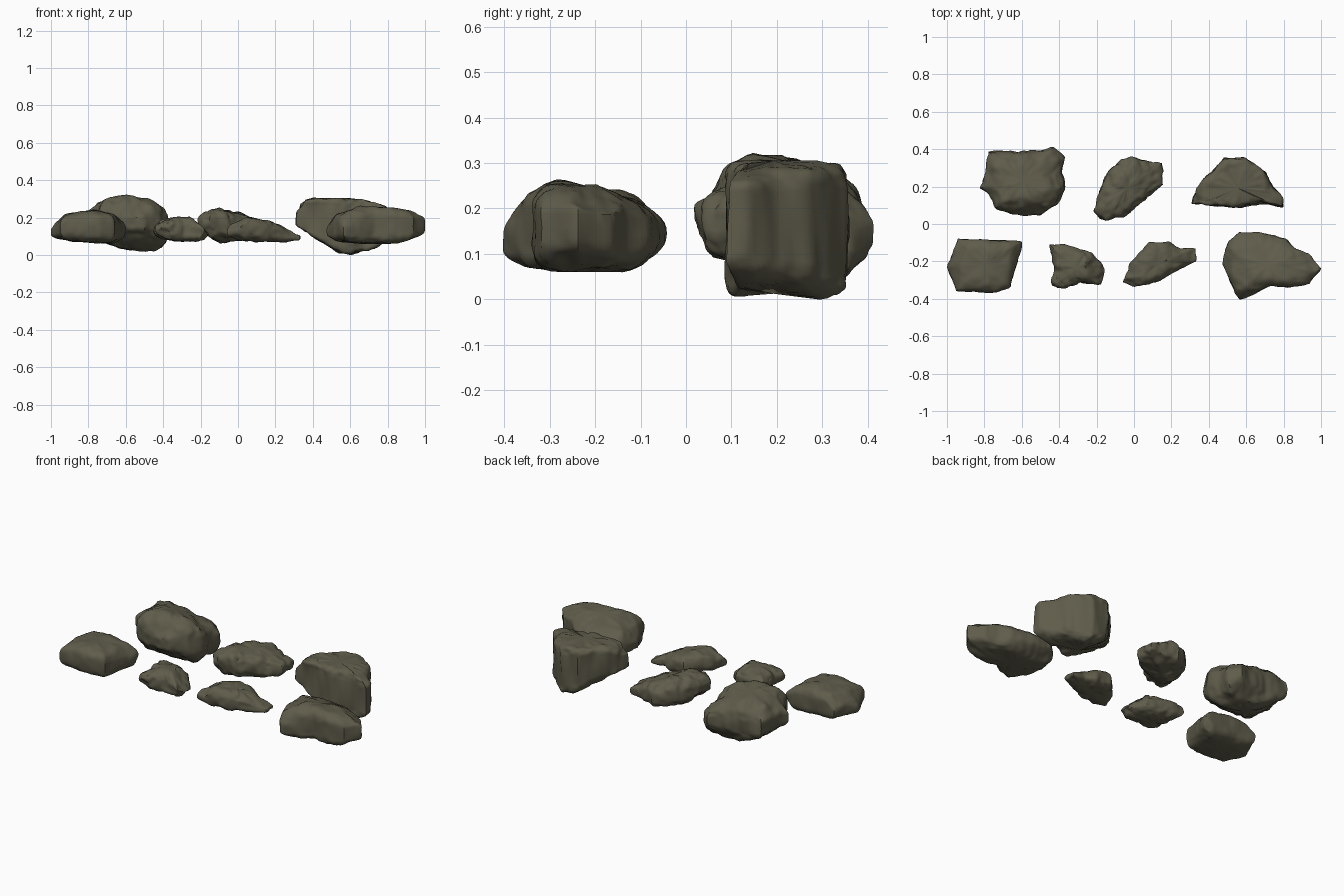
import bpy
import bmesh
import math
import random
from mathutils import Vector, noise

cube = bpy.data.objects.get("Cube")
if cube:
    bpy.data.objects.remove(cube, do_unlink=True)

# One weathered olive-grey stone colour
stone = bpy.data.materials.new("olive_grey_stone")
stone.use_nodes = True
colour = (.115, .108, .07, 1)
stone.diffuse_color = colour
stone.node_tree.nodes["Principled BSDF"].inputs["Base Color"].default_value = colour

SIDES, LEVELS = 96, 30


def resample(outline, count):
    """Points spaced evenly along a closed outline."""
    pts = [Vector(p) for p in outline]
    lengths = [(pts[(i + 1) % len(pts)] - p).length for i, p in enumerate(pts)]
    total, result = sum(lengths), []
    for k in range(count):
        d, i = total * k / count, 0
        while i < len(pts) - 1 and d > lengths[i]:
            d -= lengths[i]
            i += 1
        result.append(pts[i].lerp(pts[(i + 1) % len(pts)], d / lengths[i]))
    return result


def heights(section, at):
    """Bottom and top height of a section at one position."""
    if at <= section[0][0]:
        return section[0][1:]
    for a, b in zip(section, section[1:]):
        if at <= b[0]:
            t = (at - a[0]) / (b[0] - a[0])
            return [p + (q - p) * t for p, q in zip(a[1:], b[1:])]
    return section[-1][1:]


def rock(name, outline, front, side=((0, 0, 1),), slope=(1, 0, 0),
         block=3, chips=5, rough=.012, seed=1):
    """Loft the outline inside its sections and under a sloping top, chip facets, roughen."""
    rng = random.Random(seed)
    ring = resample(outline, SIDES)
    centre = sum(ring, Vector((0, 0))) / SIDES
    bm = bmesh.new()

    def place(flat, f):
        low, high = heights(front, flat.x)
        low_side, high_side = heights(side, flat.y)
        cap = slope[0] + slope[1] * flat.x + slope[2] * flat.y
        low, high = max(low, low_side), min(high, high_side, cap)
        return bm.verts.new((flat.x, flat.y, low + (high - low) * f))

    rows = []
    for j in range(1, LEVELS):
        angle = math.pi * j / LEVELS
        c, s = math.cos(angle), math.sin(angle)
        power = 2 / block
        f = .5 - .5 * math.copysign(abs(c) ** power, c)
        rows.append([place(centre.lerp(p, s ** power), f) for p in ring])
    for a, b in zip(rows, rows[1:]):
        for i in range(SIDES):
            k = (i + 1) % SIDES
            bm.faces.new((a[i], a[k], b[k], b[i]))
    for row, f in ((rows[0], 0), (rows[-1], 1)):
        tip = place(centre, f)
        for i in range(SIDES):
            bm.faces.new((row[i], row[(i + 1) % SIDES], tip))

    # Flat chipped facets
    middle = sum((v.co for v in bm.verts), Vector()) / len(bm.verts)
    for _ in range(chips):
        n = Vector((rng.uniform(-1, 1), rng.uniform(-1, 1), rng.choice((-1, 1)) * rng.uniform(.6, 1.6)))
        n.normalize()
        limit = max((v.co - middle).dot(n) for v in bm.verts) * rng.uniform(.86, .95)
        for v in bm.verts:
            over = (v.co - middle).dot(n) - limit
            if over > 0:
                v.co -= n * over

    # Broad lumps, ledges and fine grain
    bmesh.ops.recalc_face_normals(bm, faces=bm.faces)
    bm.normal_update()
    offset = Vector((seed * 3.7, seed * 1.3, seed))
    moves = []
    for v in bm.verts:
        p = v.co + offset
        lump = noise.noise(p * 11)
        ledge = abs(noise.noise(p * 17)) - .2
        grain = noise.fractal(p * 30, 1, 2, 3)
        moves.append(v.normal * rough * (lump + ledge + .3 * grain))
    for v, move in zip(bm.verts, moves):
        v.co += move

    mesh = bpy.data.meshes.new(name)
    bm.to_mesh(mesh)
    bm.free()
    mesh.materials.append(stone)
    obj = bpy.data.objects.new(name, mesh)
    bpy.context.collection.objects.link(obj)
    bpy.ops.object.select_all(action="DESELECT")
    obj.select_set(True)
    bpy.context.view_layer.objects.active = obj
    bpy.ops.object.shade_smooth_by_angle(angle=math.radians(40))


# Back row
rock("back_right_boulder",
     [(-.78, .39), (-.64, .385), (-.5, .39), (-.43, .41), (-.365, .36), (-.39, .27), (-.37, .19),
      (-.41, .11), (-.5, .05), (-.61, .045), (-.74, .08), (-.77, .16), (-.825, .19), (-.785, .29)],
     [(-.82, .13, .24), (-.71, .07, .31), (-.6, .03, .335), (-.5, .02, .3), (-.4, .03, .275), (-.37, .07, .265)],
     side=[(.04, .12, .22), (.09, .09, .29), (.16, .05, .34), (.23, .02, .32), (.33, .02, .28), (.41, .09, .23)],
     slope=(.231, -.3, -.4), block=4, chips=2, seed=3)
rock("back_middle_stone",
     [(-.02, .365), (.07, .34), (.15, .325), (.155, .21), (.085, .155), (.005, .09),
      (-.05, .05), (-.155, .015), (-.215, .065), (-.195, .16), (-.135, .27), (-.07, .335)],
     [(-.21, .09, .225), (-.1, .075, .245), (0, .075, .23), (.15, .09, .18)],
     block=3.2, rough=.016, chips=6, seed=5)
rock("back_left_boulder",
     [(.485, .35), (.595, .36), (.65, .32), (.7, .27), (.74, .2), (.8, .135), (.8, .09),
      (.685, .115), (.565, .09), (.405, .1), (.305, .105), (.33, .19), (.405, .27)],
     [(.31, .15, .24), (.36, .12, .3), (.43, .085, .305), (.52, .025, .3), (.6, .005, .3), (.7, .03, .29), (.8, .07, .265)],
     block=9, chips=0, seed=8)

# Front row
rock("front_right_slab",
     [(-.94, -.08), (-.595, -.09), (-.66, -.34), (-.74, -.365), (-.95, -.36), (-1, -.23)],
     [(-1, .08, .17), (-.93, .075, .22), (-.78, .065, .24), (-.66, .06, .225), (-.6, .07, .18)],
     block=3.6, chips=3, rough=.006, seed=2)
rock("front_small_stone",
     [(-.445, -.115), (-.34, -.12), (-.22, -.15), (-.185, -.2), (-.15, -.255), (-.17, -.33),
      (-.29, -.31), (-.385, -.355), (-.44, -.34), (-.42, -.25)],
     [(-.44, .09, .18), (-.35, .075, .195), (-.26, .07, .2), (-.16, .075, .14)],
     block=3.2, rough=.014, chips=5, seed=7)
rock("front_long_stone",
     [(.085, -.095), (.19, -.095), (.245, -.13), (.33, -.13), (.33, -.2), (.245, -.245),
      (.165, -.29), (.085, -.32), (.005, -.34), (-.06, -.31), (-.015, -.215)],
     [(-.05, .08, .18), (.01, .075, .21), (.17, .07, .18), (.32, .07, .12)],
     block=3.1, rough=.01, seed=4)
rock("front_left_boulder",
     [(.565, -.045), (.685, -.045), (.81, -.08), (.87, -.135), (.94, -.16), (1, -.24), (.94, -.32),
      (.835, -.34), (.73, -.33), (.62, -.38), (.565, -.41), (.51, -.295), (.47, -.215), (.505, -.095)],
     [(.47, .08, .16), (.52, .07, .225), (.65, .06, .26), (.86, .065, .25), (1, .09, .23)],
     side=[(-.41, .075, .17), (-.35, .065, .24), (-.28, .06, .26), (-.2, .06, .25), (-.12, .065, .22), (-.04, .11, .18)],
     block=4.5, chips=1, rough=.008, seed=6)
